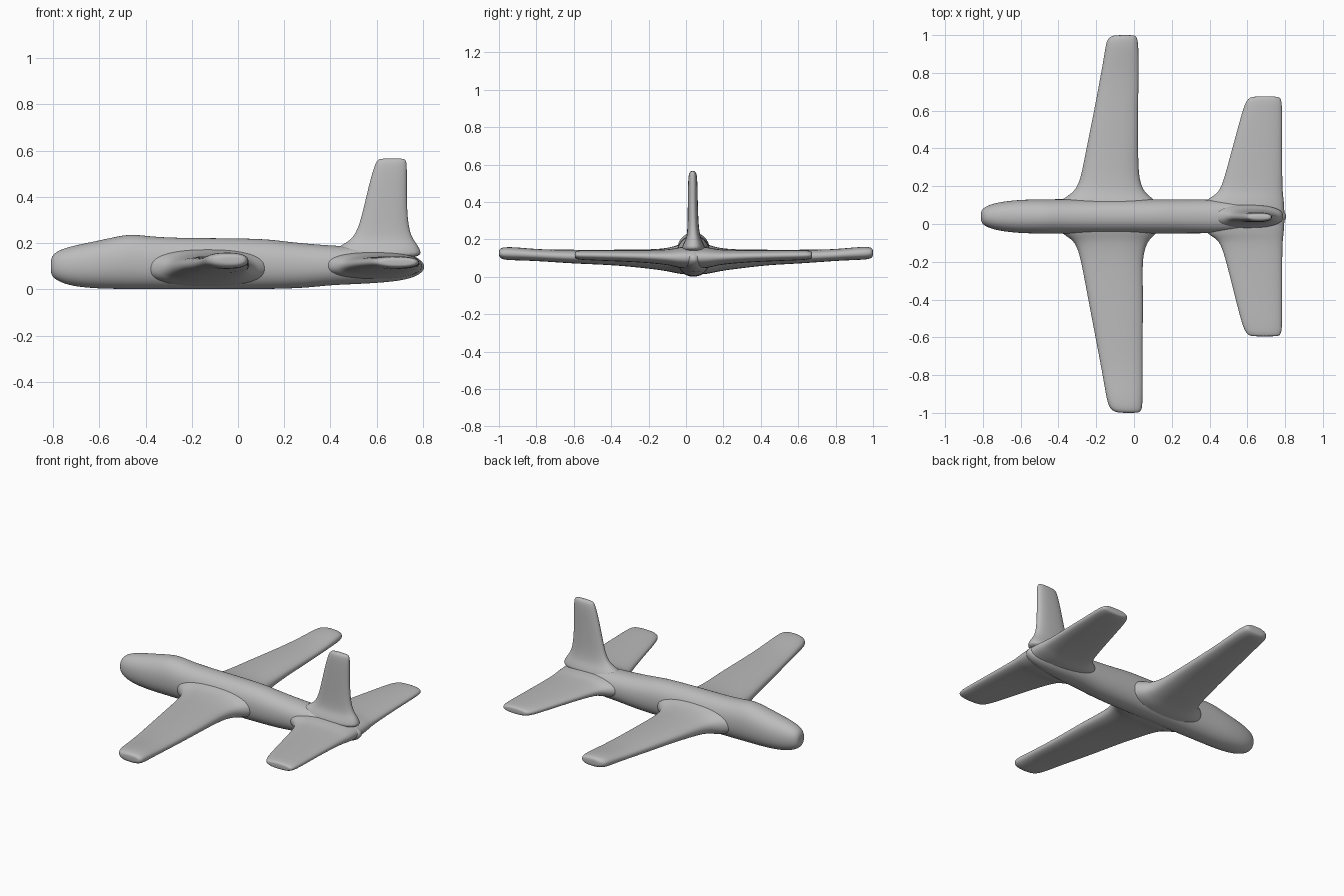
import bpy, bmesh, math

cube = bpy.data.objects.get("Cube")
if cube:
    bpy.data.objects.remove(cube, do_unlink=True)

grey = bpy.data.materials.new("plain grey")
grey.use_nodes = True
COLOUR = (0.5, 0.5, 0.5, 1)
grey.diffuse_color = COLOUR
grey.node_tree.nodes["Principled BSDF"].inputs["Base Color"].default_value = COLOUR


def loft(name, axis, stations, power=2.0, sides=24):
    """Skin rounded sections (t, a_min, a_max, b_min, b_max) along an axis."""
    bm = bmesh.new()
    rings = []
    for t, a0, a1, b0, b1 in stations:
        ring = []
        for i in range(sides):
            ang = 2 * math.pi * i / sides
            c, s = math.cos(ang), math.sin(ang)
            a = (a0 + a1) / 2 + (a1 - a0) / 2 * math.copysign(abs(c) ** (2 / power), c)
            b = (b0 + b1) / 2 + (b1 - b0) / 2 * math.copysign(abs(s) ** (2 / power), s)
            ring.append(bm.verts.new({"x": (t, a, b), "y": (a, t, b), "z": (a, b, t)}[axis]))
        rings.append(ring)
    for r, q in zip(rings, rings[1:]):
        for i in range(sides):
            j = (i + 1) % sides
            bm.faces.new((r[i], r[j], q[j], q[i]))
    bm.faces.new(rings[0])
    bm.faces.new(rings[-1])
    bmesh.ops.recalc_face_normals(bm, faces=bm.faces)
    mesh = bpy.data.meshes.new(name)
    bm.to_mesh(mesh)
    bm.free()
    mesh.materials.append(grey)
    mesh.shade_smooth()
    obj = bpy.data.objects.new(name, mesh)
    bpy.context.collection.objects.link(obj)
    sub = obj.modifiers.new("smooth", "SUBSURF")
    sub.levels = sub.render_levels = 2
    return obj


# Fuselage, nose towards -x
MID = 0.04
body = [(-0.81, .020, .08, .12), (-0.805, .038, .055, .145), (-0.78, .057, .035, .168),
        (-0.72, .076, .013, .188), (-0.62, .088, .003, .208), (-0.53, .091, .001, .228),
        (-0.46, .092, 0, .241), (-0.38, .092, 0, .229), (-0.25, .092, 0, .222),
        (0.10, .092, 0, .222), (0.20, .091, .002, .208), (0.30, .090, .006, .198),
        (0.40, .090, .018, .190), (0.52, .085, .022, .185), (0.65, .070, .030, .175),
        (0.73, .055, .042, .160), (0.78, .036, .060, .135), (0.80, .020, .08, .115),
        (0.805, .008, .09, .105)]
loft("fuselage", "x", [(x, MID - w, MID + w, lo, hi) for x, w, lo, hi in body], 2.2)

# Main wing with flared roots, right tip to left tip
loft("main_wing", "y", [
    (-1.00, -.07, .015, .115, .140), (-0.995, -.105, .035, .100, .152),
    (-0.97, -.135, .045, .090, .160), (-0.90, -.150, .046, .088, .158),
    (-0.78, -.170, .046, .084, .146), (-0.60, -.205, .046, .070, .145),
    (-0.40, -.243, .050, .064, .145), (-0.22, -.277, .045, .046, .146),
    (-0.14, -.295, .055, .036, .150), (-0.08, -.325, .080, .026, .158),
    (-0.045, -.40, .130, .016, .172), (0.04, -.44, .170, .008, .190),
    (0.125, -.40, .120, .016, .172), (0.16, -.325, .060, .026, .158),
    (0.22, -.290, .033, .036, .150), (0.30, -.272, .024, .046, .146),
    (0.45, -.243, .022, .064, .145), (0.60, -.212, .022, .070, .145),
    (0.78, -.178, .025, .084, .146), (0.90, -.157, .025, .090, .158),
    (0.97, -.147, .022, .092, .162), (0.995, -.125, .012, .102, .155),
    (1.00, -.09, -.005, .115, .142)], 2.4)

# Tailplane
loft("tailplane", "y", [
    (-0.595, .63, .755, .105, .130), (-0.59, .605, .775, .096, .138),
    (-0.56, .58, .785, .090, .143), (-0.45, .550, .785, .086, .143),
    (-0.25, .500, .785, .078, .143), (-0.12, .465, .787, .066, .145),
    (-0.075, .435, .79, .058, .150), (-0.045, .37, .795, .048, .158),
    (0.04, .34, .80, .040, .165),
    (0.125, .37, .795, .048, .158), (0.155, .435, .79, .058, .150),
    (0.20, .465, .787, .066, .145), (0.33, .500, .785, .078, .143),
    (0.53, .555, .785, .086, .143), (0.64, .585, .785, .090, .143),
    (0.67, .610, .775, .096, .138), (0.675, .635, .755, .105, .130)], 2.4)

# Upright fin, flaring into the rear fuselage
loft("tail_fin", "z", [
    (0.13, .38, .80, -.030, .110), (0.17, .41, .79, -.018, .098),
    (0.195, .455, .775, -.005, .085), (0.22, .495, .755, .004, .076),
    (0.27, .522, .738, .008, .068), (0.36, .545, .731, .009, .064),
    (0.46, .568, .731, .010, .062), (0.535, .590, .731, .012, .060),
    (0.56, .602, .727, .018, .054), (0.566, .620, .715, .028, .044)], 2.5)
